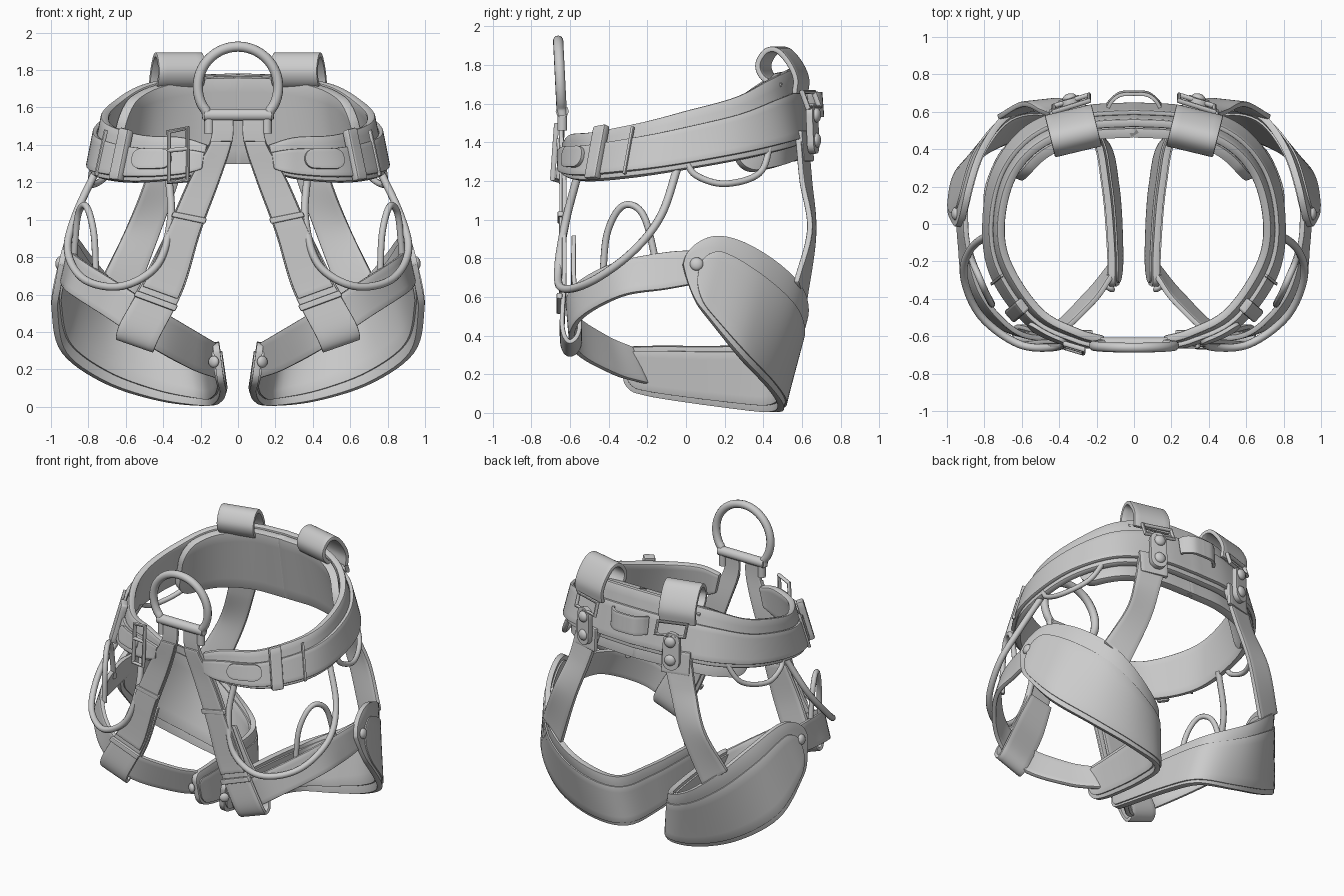
import bpy, bmesh, math
from mathutils import Vector, Matrix

if "Cube" in bpy.data.objects:
    bpy.data.objects.remove(bpy.data.objects["Cube"])


def spline(pts, s):
    """Catmull-Rom point at index position s."""
    n = len(pts)
    i = min(max(int(s), 0), n - 2)
    f = s - i
    p1, p2 = Vector(pts[i]), Vector(pts[i + 1])
    p0 = Vector(pts[i - 1]) if i > 0 else 2 * p1 - p2
    p3 = Vector(pts[i + 2]) if i + 2 < n else 2 * p2 - p1
    return 0.5 * (2 * p1 + (p2 - p0) * f + (2 * p0 - 5 * p1 + 4 * p2 - p3) * f * f
                  + (3 * p1 - p0 - 3 * p2 + p3) * f ** 3)


def add(name, data, mirror):
    ob = bpy.data.objects.new(name, data)
    bpy.context.collection.objects.link(ob)
    if mirror:
        ob.modifiers.new("Mirror", 'MIRROR').merge_threshold = 0.01
    return ob


def ribbon(name, rails, t=0.03, off=0.0, u=None, v=(0, 1), r=(0, 0), nu=40, nv=6, mirror=True):
    """Webbing between two rails; off lifts it outward, r rounds its two ends."""
    a, b = rails
    u0, u1 = u or (0, len(a) - 1)
    rounded = max(r) > 0

    def pos(s, w):
        return spline(a, s).lerp(spline(b, s), w)

    us = []
    for i in range(nu + 1):
        f = i / nu
        if rounded:
            f = 0.5 - 0.5 * math.cos(math.pi * f)
        us.append(u0 + (u1 - u0) * f)
    mid = [pos(s, sum(v) / 2) for s in us]
    dist = [0.0]
    for p, q in zip(mid, mid[1:]):
        dist.append(dist[-1] + (q - p).length)
    bm = bmesh.new()
    grid = []
    for s, d in zip(us, dist):
        h = (pos(s, v[1]) - pos(s, v[0])).length
        cut = 0
        for rad, dd in ((r[0], d), (r[1], dist[-1] - d)):
            if dd < rad:
                cut = max(cut, rad - math.sqrt(max(0, rad ** 2 - (rad - dd) ** 2)))
        k = min(cut / h, 0.47) * (v[1] - v[0])
        row = []
        for j in range(nv + 1):
            w = v[0] + k + (v[1] - v[0] - 2 * k) * j / nv
            du = pos(s + .02, w) - pos(s - .02, w)
            dv = spline(b, s) - spline(a, s)
            co = pos(s, w) + dv.cross(du).normalized() * off
            if mirror and abs(spline(a, s).x) < 1e-4:
                co.x = 0
            row.append(bm.verts.new(co))
        grid.append(row)
    for p, q in zip(grid, grid[1:]):
        for j in range(nv):
            bm.faces.new((p[j], p[j + 1], q[j + 1], q[j]))
    me = bpy.data.meshes.new(name)
    bm.to_mesh(me)
    bm.free()
    ob = add(name, me, mirror)
    so = ob.modifiers.new("Thick", 'SOLIDIFY')
    so.thickness, so.offset = t, 0
    be = ob.modifiers.new("Edge", 'BEVEL')
    be.width, be.segments, be.limit_method, be.angle_limit = t * 0.25, 2, 'ANGLE', 0.9
    return ob


def tube(name, pts, r, smooth=True, closed=False, mirror=True):
    cu = bpy.data.curves.new(name, 'CURVE')
    cu.dimensions, cu.bevel_depth, cu.bevel_resolution, cu.use_fill_caps = '3D', r, 3, True
    n = (len(pts) - 1) * 8
    path = [spline(pts, i / 8) for i in range(n + 1)] if smooth else [Vector(p) for p in pts]
    sp = cu.splines.new('POLY')
    sp.points.add(len(path) - 1)
    for p, c in zip(sp.points, path):
        p.co = (*c, 1)
    sp.use_cyclic_u = closed
    return add(name, cu, mirror)


def stud(name, loc, r, normal, mirror=True):
    m = Matrix.Translation(loc) @ Vector(normal).to_track_quat('Z', 'Y').to_matrix().to_4x4()
    bm = bmesh.new()
    bmesh.ops.create_uvsphere(bm, u_segments=20, v_segments=10, radius=r,
                              matrix=m @ Matrix.Diagonal((1, 1, 0.6, 1)))
    me = bpy.data.meshes.new(name)
    bm.to_mesh(me)
    bm.free()
    return add(name, me, mirror)


# Waist belt: padded band, outer webbing, lumbar pad
belt = ([(.16, -.62, 1.40), (.3, -.58, 1.44), (.5, -.47, 1.45), (.67, -.22, 1.5), (.71, 0, 1.56),
         (.65, .25, 1.63), (.5, .42, 1.72), (.25, .52, 1.77), (0, .54, 1.78)],
        [(.19, -.62, 1.26), (.3, -.61, 1.22), (.55, -.51, 1.2), (.73, -.27, 1.22), (.77, 0, 1.26),
         (.72, .28, 1.31), (.55, .5, 1.36), (.28, .59, 1.39), (0, .61, 1.39)])
ribbon("waist_pad", belt, .045, nu=64)
ribbon("waist_webbing", belt, .025, off=.036, v=(.3, .92), nu=64)
ribbon("lumbar_pad", belt, .05, off=-.055, u=(5.0, 8), v=(.02, 1.2), r=(.12, 0))
ribbon("belt_keeper", belt, .05, off=.055, u=(2.18, 2.42), v=(-.03, 1.03), nu=6)
ribbon("belt_side_keeper", belt, .02, off=.05, u=(2.87, 2.92), v=(.1, .98), nu=4)
ribbon("belt_slot_plate", belt, .025, off=.055, u=(1.2, 2.0), v=(.32, .76), r=(.05, .05), nu=24)
stud("belt_slot_stud", (.475, -.575, 1.33), .035, (.5, -.86, 0))
tube("belt_adjuster_frame", [(-.27, -.69, 1.21), (-.37, -.66, 1.2), (-.37, -.64, 1.47), (-.27, -.67, 1.49)],
     .014, False, True, False)
tube("belt_adjuster_bar", [(-.27, -.68, 1.38), (-.37, -.65, 1.37)], .012, False, mirror=False)

# Rear belt: folded rolls, hook plates, centre loop
prof = [(.52, 1.69), (.43, 1.73), (.4, 1.8), (.44, 1.87), (.5, 1.875), (.56, 1.81), (.595, 1.73), (.59, 1.65)]
roll = [[(.325 + .25 * (y - .5) + k * .125, y - k * .03, z) for y, z in prof] for k in (1, -1)]
ribbon("rear_roll", (roll[1], roll[0]), .028)
tube("rear_link", [(.24, .66, 1.66), (.43, .60, 1.66), (.43, .63, 1.58), (.24, .69, 1.58)], .014, False, True)
ribbon("rear_tab", ([(.26, .64, 1.46), (.26, .65, 1.3)], [(.45, .585, 1.46), (.45, .6, 1.3)]), .03, nu=8)
ribbon("rear_hook_plate", ([(.29, .665, 1.6), (.29, .675, 1.34)], [(.40, .635, 1.6), (.40, .645, 1.34)]),
       .035, r=(.055, .055), nu=20)
for z in (1.41, 1.54):
    stud("rear_hook_stud", (.345, .675, z), .038, (.25, .97, 0))
ribbon("rear_center_loop", ([(.14, .62, 1.65), (.115, .66, 1.66), (.07, .69, 1.66), (0, .695, 1.66)],
                            [(.14, .64, 1.53), (.115, .67, 1.53), (.07, .70, 1.53), (0, .705, 1.53)]), .02)

# Straps from belt down to the back of the leg pads
ribbon("rear_riser", ([(.25, .62, 1.42), (.32, .64, 1.2), (.42, .66, .92), (.56, .61, .55)],
                      [(.45, .58, 1.42), (.5, .6, 1.2), (.6, .64, .95), (.73, .57, .68)]), .03)

# Leg pads wrapping from the outer hip round the back to the crotch
leg = ([(.92, -.02, .88), (.88, .2, .91), (.8, .42, .81), (.66, .59, .65), (.45, .61, .48),
        (.22, .49, .36), (.15, .2, .345), (.12, -.15, .345), (.12, -.34, .34)],
       [(.965, -.01, .65), (.98, .1, .51), (.93, .28, .29), (.71, .43, .13), (.42, .49, .035),
        (.17, .44, .005), (.1, .2, .03), (.08, -.15, .08), (.09, -.32, .12)])
ribbon("leg_pad", leg, .035, r=(.13, .06), nu=72)
ribbon("leg_panel", leg, .02, off=.016, u=(.5, 7.9), v=(.2, .94), r=(.1, .06), nu=72)
ribbon("leg_lining", leg, .02, off=-.018, u=(.3, 7.9), v=(.08, .9), r=(.1, .06), nu=72)
stud("leg_pad_stud", (.955, .055, .77), .035, (1, 0, .2))

# Front half of each leg loop
ribbon("thigh_strap", ([(.12, -.28, .34), (.22, -.42, .4), (.42, -.59, .52), (.62, -.58, .65),
                        (.81, -.38, .77), (.89, -.1, .83), (.9, .12, .84)],
                       [(.11, -.2, .15), (.25, -.37, .2), (.47, -.57, .32), (.69, -.56, .47),
                        (.89, -.34, .6), (.93, -.1, .64), (.94, .12, .68)]), .03, nu=48)
stud("crotch_stud", (.13, -.34, .24), .032, (.6, -.8, 0))

# Front risers folded round the thigh straps, with keepers
riser = ([(.14, -.645, 1.56), (.15, -.645, 1.42), (.26, -.63, 1.22), (.37, -.63, .97), (.49, -.63, .7),
          (.63, -.64, .45), (.65, -.6, .37), (.63, -.55, .45), (.50, -.58, .7), (.39, -.58, .92)],
         [(.025, -.645, 1.56), (.03, -.645, 1.42), (.1, -.63, 1.2), (.2, -.63, .93), (.29, -.63, .63),
          (.42, -.64, .37), (.45, -.6, .3), (.43, -.55, .37), (.30, -.58, .62), (.22, -.58, .88)])
ribbon("front_riser", riser, .024, nu=80)
ribbon("front_riser_overlay", riser, .016, off=.018, u=(1, 4.2), v=(.04, .96))
for s in (2.72, 4.3):
    ribbon("riser_keeper", riser, .03, off=.02, u=(s, s + .11), v=(-.04, 1.04), nu=4)

# Front attachment ring with bar and end lugs
ring = []
for i in range(13):
    a = math.radians(-38 + 128 * i / 12)
    z = 1.71 + .215 * math.sin(a)
    ring.append((.215 * math.cos(a), -.64 - .05 * (z - 1.5), z))
tube("front_ring", [(.165, -.64, 1.54)] + ring + [(-x, y, z) for x, y, z in ring[-2::-1]]
     + [(-.165, -.64, 1.54)], .027, mirror=False)
tube("front_ring_bar", [(-.18, -.64, 1.56), (.18, -.64, 1.56)], .034, False, mirror=False)
tube("front_ring_lug", [(.155, -.64, 1.56), (.155, -.64, 1.46)], .026, False)

# Gear loops
tube("front_gear_loop", [(.75, -.04, 1.28), (.87, -.13, 1.02), (.91, -.28, .83), (.82, -.49, .68),
                         (.62, -.64, .645), (.43, -.66, .76), (.36, -.62, 1.0), (.37, -.56, 1.23)], .021)
tube("rear_gear_loop", [(.77, 0, 1.31), (.785, .05, 1.23), (.78, .2, 1.185), (.7, .38, 1.24),
                        (.61, .44, 1.4)], .017)
tube("thigh_gear_loop", [(.76, -.43, .72), (.77, -.41, .92), (.8, -.35, 1.05), (.83, -.28, 1.075),
                         (.86, -.21, 1.0), (.88, -.15, .76)], .018)

# Bake modifiers and smooth
bpy.ops.object.select_all(action='SELECT')
bpy.context.view_layer.objects.active = bpy.context.selected_objects[0]
bpy.ops.object.convert(target='MESH')
bpy.ops.object.shade_smooth_by_angle(angle=math.radians(40))
